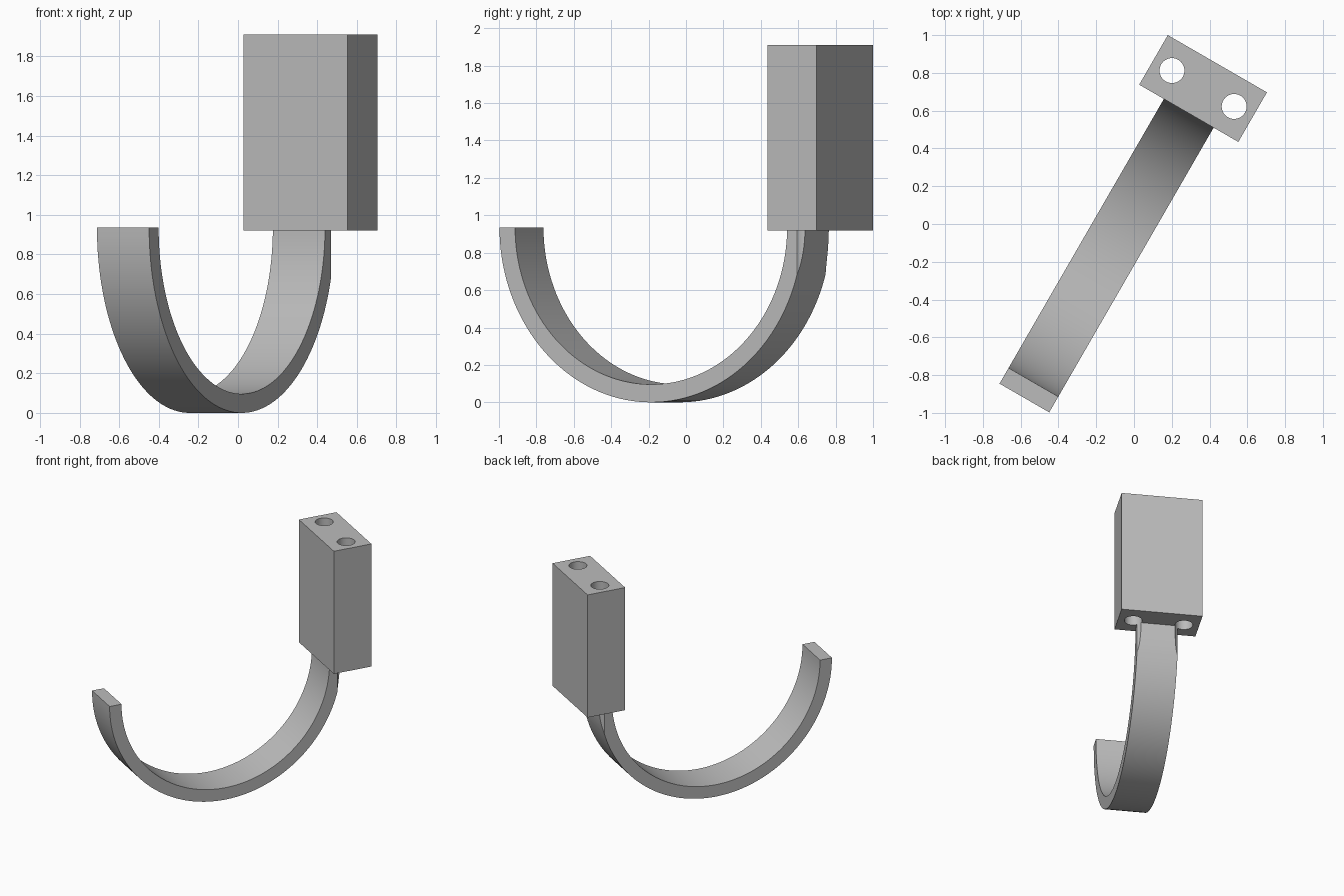
import bpy, bmesh, math
from mathutils import Matrix

if "Cube" in bpy.data.objects:
    bpy.data.objects.remove(bpy.data.objects["Cube"])

grey = bpy.data.materials.new("light_grey")
grey.use_nodes = True
colour = (0.5, 0.5, 0.5, 1)
grey.diffuse_color = colour
grey.node_tree.nodes["Principled BSDF"].inputs["Base Color"].default_value = colour

TURN = math.radians(-30)      # the whole hanger is turned about z
MID = -0.042                  # centre line across the width
BLOCK_Y = 0.804
OUTER, INNER, HOOK_Y = 0.936, 0.84, -0.152


def make(name, bm):
    bmesh.ops.recalc_face_normals(bm, faces=bm.faces)
    mesh = bpy.data.meshes.new(name)
    bm.to_mesh(mesh)
    bm.free()
    mesh.materials.append(grey)
    obj = bpy.data.objects.new(name, mesh)
    obj.rotation_euler.z = TURN
    bpy.context.collection.objects.link(obj)
    return obj


# Mounting block
bm = bmesh.new()
bmesh.ops.create_cube(bm, size=1, matrix=Matrix.Translation((MID, BLOCK_Y, 1.415))
                      @ Matrix.Diagonal((0.606, 0.303, 0.99, 1)))
block = make("mounting_block", bm)

# Half-round hook: ring profile extruded across its width
bm = bmesh.new()
STEPS = 72
angles = [math.pi * (1 + i / STEPS) for i in range(STEPS + 1)]
ring = [(OUTER, a) for a in angles] + [(INNER, a) for a in reversed(angles)]
profile = bm.faces.new([bm.verts.new((MID - 0.152, HOOK_Y + r * math.cos(a),
                                      OUTER + r * math.sin(a))) for r, a in ring])
side = bmesh.ops.extrude_face_region(bm, geom=[profile])
bmesh.ops.translate(bm, vec=(0.304, 0, 0),
                    verts=[v for v in side["geom"] if isinstance(v, bmesh.types.BMVert)])
hook = make("hook", bm)

# Two screw holes drilled straight down, also nicking the hook's back corners
bm = bmesh.new()
for s in (-1, 1):
    bmesh.ops.create_cone(bm, cap_ends=True, segments=48, radius1=0.066, radius2=0.066,
                          depth=3, matrix=Matrix.Translation((MID + s * 0.19, BLOCK_Y, 1.2)))
drill = make("drill", bm)

for obj in (block, hook):
    bpy.ops.object.select_all(action="DESELECT")
    obj.select_set(True)
    bpy.context.view_layer.objects.active = obj
    cut = obj.modifiers.new("screw_holes", "BOOLEAN")
    cut.operation = "DIFFERENCE"
    cut.solver = "EXACT"
    cut.object = drill
    bpy.ops.object.modifier_apply(modifier=cut.name)
    bpy.ops.object.shade_smooth_by_angle(angle=math.radians(30))

bpy.data.objects.remove(drill)
